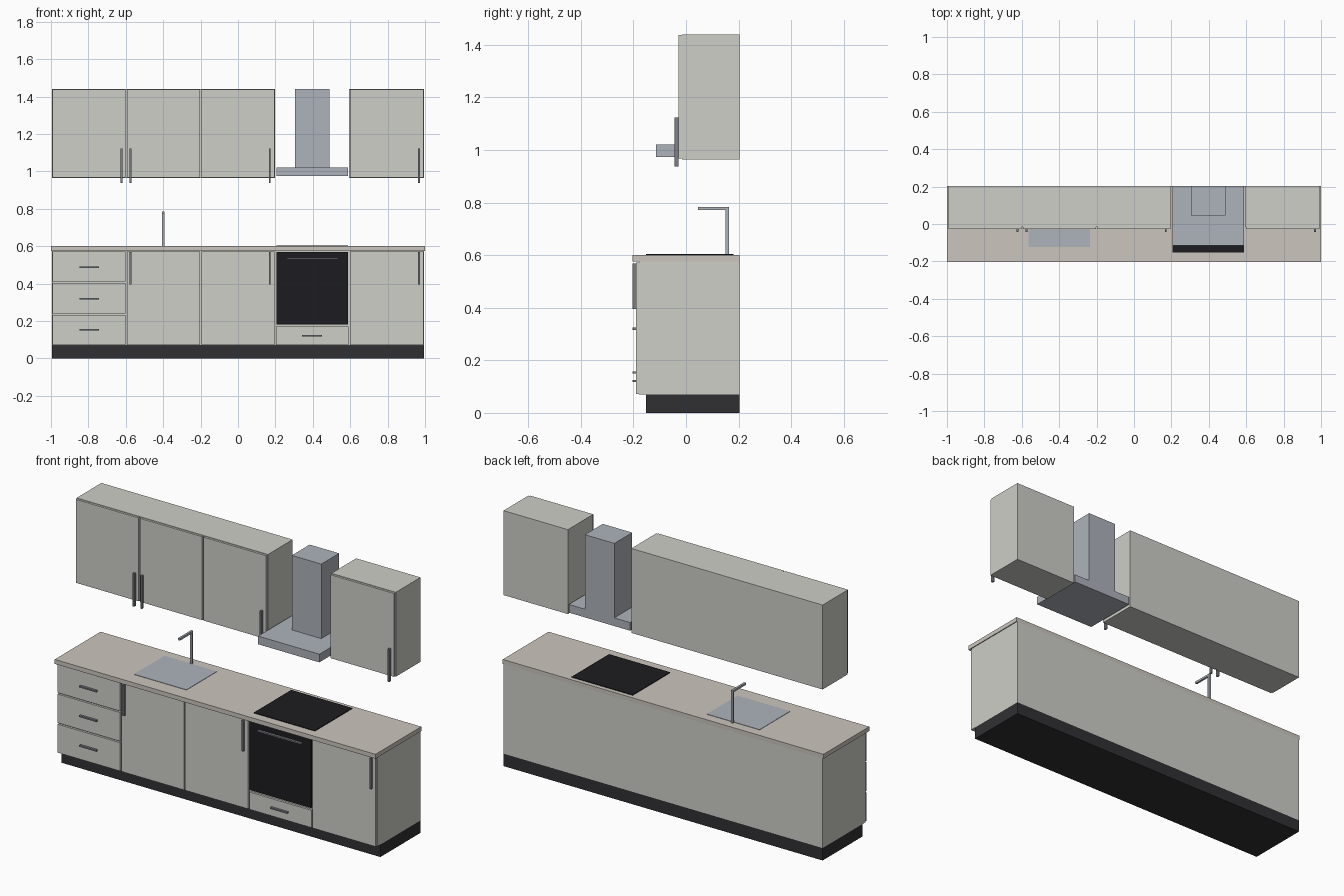
import bpy

if "Cube" in bpy.data.objects:
    bpy.data.objects.remove(bpy.data.objects["Cube"])


def material(name, r, g, b):
    m = bpy.data.materials.new(name)
    m.diffuse_color = (r, g, b, 1)
    m.use_nodes = True
    m.node_tree.nodes["Principled BSDF"].inputs["Base Color"].default_value = m.diffuse_color
    return m


CABINET = material("cabinet_paint", 0.62, 0.62, 0.58)
STONE = material("worktop_stone", 0.60, 0.56, 0.51)
BLACK = material("black_glass", 0.012, 0.012, 0.015)
PLINTH = material("plinth_dark", 0.03, 0.03, 0.033)
STEEL = material("steel", 0.42, 0.45, 0.50)
HANDLE = material("handle_metal", 0.20, 0.21, 0.23)


def box(name, x, y, z, mat):
    """Box from (min, max) ranges on each axis."""
    bpy.ops.mesh.primitive_cube_add(size=1, location=[sum(r) / 2 for r in (x, y, z)])
    ob = bpy.context.object
    ob.name = name
    ob.scale = [r[1] - r[0] for r in (x, y, z)]
    bpy.ops.object.transform_apply(location=False, rotation=False, scale=True)
    ob.data.materials.append(mat)
    return ob


BACK = 0.204
LOW = (-0.191, -0.179)           # front panels of the base units
LOW_HANDLE = (-0.204, -0.191)
HIGH = (-0.028, -0.016)          # front panels of the wall units
HIGH_HANDLE = (-0.043, -0.028)
GAP = 0.004


def front(name, x0, x1, y, z0, z1, mat=CABINET):
    box(name, (x0 + GAP, x1 - GAP), y, (z0, z1), mat)


def upright_handle(name, x, y, z):
    box(name, (x - 0.005, x + 0.005), y, z, HANDLE)


def level_handle(name, x0, x1, z, mat=HANDLE):
    box(name, (x0, x1), LOW_HANDLE, (z - 0.004, z + 0.004), mat)


# base units
box("plinth", (-0.995, 0.995), (-0.153, BACK), (0, 0.07), PLINTH)
box("base_carcass", (-0.995, 0.995), (LOW[1], BACK), (0.07, 0.575), CABINET)
box("worktop", (-1, 1), (-0.204, BACK), (0.575, 0.6), STONE)

# drawer stack
for i, (z0, z1, zh) in enumerate([(0.072, 0.232, 0.153), (0.24, 0.402, 0.32), (0.41, 0.572, 0.487)]):
    front(f"drawer_{i}", -0.995, -0.597, LOW, z0, z1)
    level_handle(f"drawer_handle_{i}", -0.848, -0.742, zh)

# base doors
for i, (x0, x1, xh) in enumerate([(-0.597, -0.2, -0.574), (-0.2, 0.2, 0.17), (0.595, 0.995, 0.968)]):
    front(f"base_door_{i}", x0, x1, LOW, 0.072, 0.572)
    upright_handle(f"base_door_handle_{i}", xh, LOW_HANDLE, (0.395, 0.568))

# oven with a drawer below
front("oven_door", 0.202, 0.592, LOW, 0.182, 0.57, BLACK)
level_handle("oven_handle", 0.262, 0.535, 0.534)
front("oven_drawer", 0.2, 0.595, LOW, 0.072, 0.17)
level_handle("oven_drawer_handle", 0.343, 0.448, 0.121)

# hob, sink and tap
box("hob", (0.206, 0.587), (-0.153, 0.18), (0.598, 0.604), BLACK)
box("sink", (-0.564, -0.236), (-0.122, 0.15), (0.598, 0.602), STEEL)
box("tap_post", (-0.406, -0.394), (0.151, 0.163), (0.6, 0.784), STEEL)
box("tap_spout", (-0.406, -0.394), (0.046, 0.151), (0.772, 0.784), STEEL)

# wall units
for name, x in (("left", (-0.995, 0.198)), ("right", (0.594, 0.995))):
    box(f"wall_carcass_{name}", x, (HIGH[1], BACK), (0.964, 1.44), CABINET)
for i, (x0, x1, xh) in enumerate([(-0.995, -0.597, -0.622), (-0.597, -0.2, -0.574),
                                  (-0.2, 0.198, 0.17), (0.594, 0.995, 0.968)]):
    front(f"wall_door_{i}", x0, x1, HIGH, 0.967, 1.437)
    upright_handle(f"wall_door_handle_{i}", xh, HIGH_HANDLE, (0.938, 1.123))

# extractor hood
box("hood_canopy", (0.206, 0.588), (-0.115, BACK), (0.974, 1.02), STEEL)
box("hood_chimney", (0.304, 0.488), (0.045, BACK), (1.02, 1.44), STEEL)
